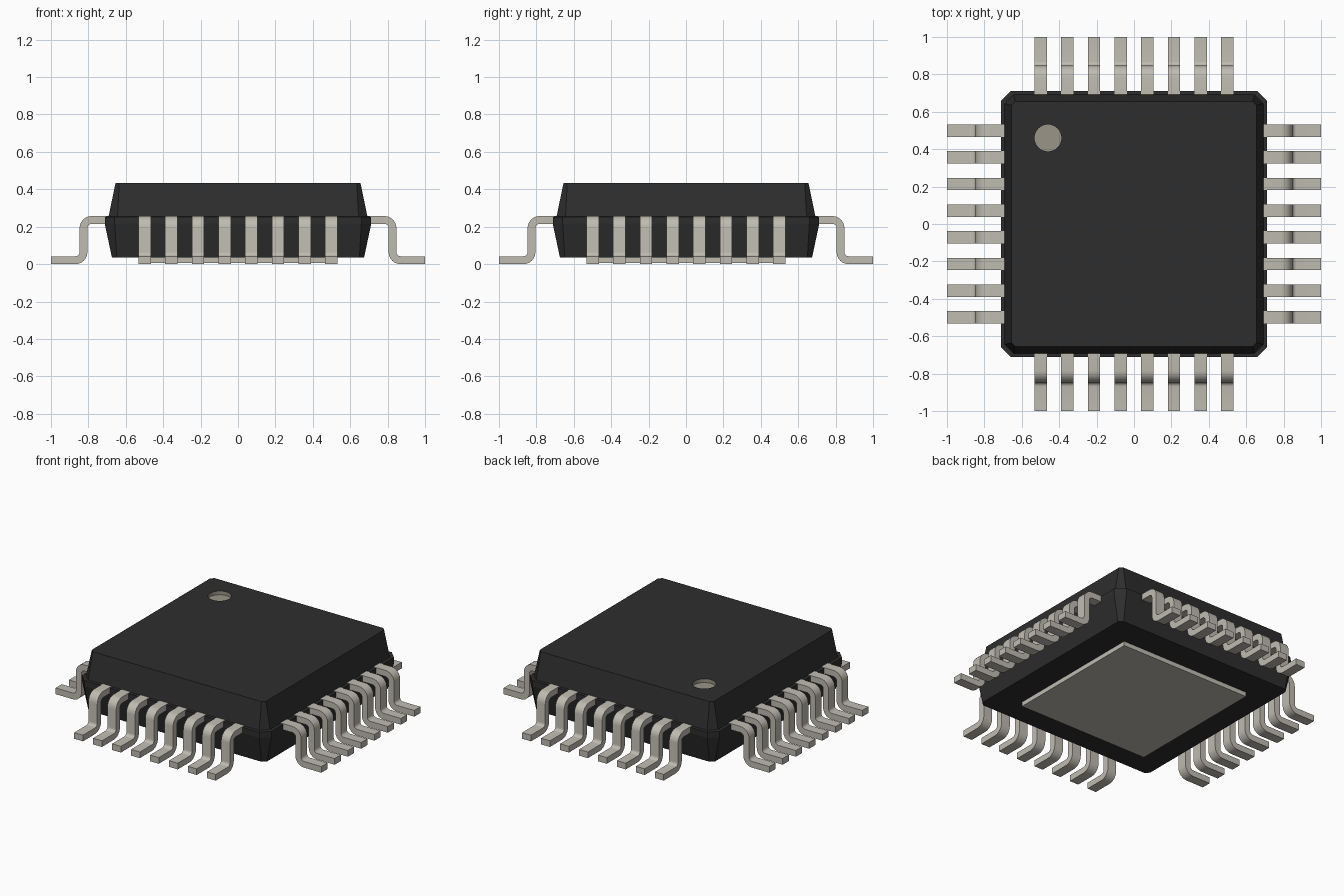
import bpy, bmesh, math
from mathutils import Matrix

if "Cube" in bpy.data.objects:
    bpy.data.objects.remove(bpy.data.objects["Cube"], do_unlink=True)


def material(name, rgb):
    m = bpy.data.materials.new(name)
    m.use_nodes = True
    m.diffuse_color = (*rgb, 1)
    m.node_tree.nodes["Principled BSDF"].inputs["Base Color"].default_value = (*rgb, 1)
    return m


BLACK = material("black resin", (0.027, 0.027, 0.027))
TIN = material("tin", (0.52, 0.50, 0.44))
MARK = material("marker grey", (0.32, 0.30, 0.245))


def make_object(name, bm, *mats):
    bmesh.ops.recalc_face_normals(bm, faces=bm.faces)
    mesh = bpy.data.meshes.new(name)
    bm.to_mesh(mesh)
    bm.free()
    for m in mats:
        mesh.materials.append(m)
    obj = bpy.data.objects.new(name, mesh)
    bpy.context.collection.objects.link(obj)
    return obj


def chamfered_ring(bm, half, cut, z):
    """Square outline with cut corners."""
    a, b = half, half - cut
    pts = [(a, -b), (a, b), (b, a), (-b, a), (-a, b), (-a, -b), (-b, -a), (b, -a)]
    return [bm.verts.new((x, y, z)) for x, y in pts]


def circle_ring(bm, x, y, z, radius, count=32):
    angles = [math.tau * i / count for i in range(count)]
    return [bm.verts.new((x + radius * math.cos(t), y + radius * math.sin(t), z))
            for t in angles]


def bridge(bm, lower, upper):
    n = len(lower)
    return [bm.faces.new((lower[i], lower[(i + 1) % n], upper[(i + 1) % n], upper[i]))
            for i in range(n)]


# Moulded body: stacked outlines with a ledge at the lead level
TOP = 0.433
bm = bmesh.new()
rings = [chamfered_ring(bm, *r) for r in (
    (0.674, 0.025, 0.035), (0.712, 0.053, 0.214), (0.712, 0.053, 0.253),
    (0.692, 0.048, 0.254), (0.655, 0.02, TOP))]
for low, high in zip(rings, rings[1:]):
    bridge(bm, low, high)
bm.faces.new(rings[0])

# Round marker recess in the top face
rim = circle_ring(bm, -0.46, 0.46, TOP, 0.072)
floor = circle_ring(bm, -0.46, 0.46, TOP - 0.025, 0.072)
recess = bridge(bm, floor, rim) + [bm.faces.new(floor)]
for f in recess:
    f.material_index = 1
edges = [bm.edges.get((ring[i - 1], ring[i])) for ring in (rings[-1], rim)
         for i in range(len(ring))]
bmesh.ops.triangle_fill(bm, edges=edges, use_beauty=True)
make_object("body", bm, BLACK, MARK)

# Thermal pad under the body
bm = bmesh.new()
bmesh.ops.create_cube(bm, size=1, matrix=Matrix.Translation((0, 0, 0.022))
                      @ Matrix.Diagonal((0.98, 0.98, 0.034, 1)))
make_object("thermal_pad", bm, TIN)

# Gull-wing lead: side outline with two round bends, extruded across its width
WIDTH, HALF, BEND, STEPS = 0.066, 0.021, 0.043, 6
SHANK, SHOULDER, FOOT = 0.826, 0.236, 0.021


def lead_side(offset):
    """Outline on one side of the lead's centre line."""
    pts = [(0.66, SHOULDER + offset)]
    for cx, cz, radius, start in (
            (SHANK - BEND, SHOULDER - BEND, BEND + offset, 90),
            (SHANK + BEND, FOOT + BEND, BEND - offset, 180)):
        turn = -90 if start == 90 else 90
        for i in range(STEPS + 1):
            t = math.radians(start + turn * i / STEPS)
            pts.append((cx + radius * math.cos(t), cz + radius * math.sin(t)))
    return pts + [(1.0, FOOT + offset)]


bm = bmesh.new()
outline = lead_side(HALF) + lead_side(-HALF)[::-1]
near = [bm.verts.new((x, -WIDTH / 2, z)) for x, z in outline]
far = [bm.verts.new((x, WIDTH / 2, z)) for x, z in outline]
bridge(bm, near, far)
# side walls as quad strips between the upper and lower outlines
for row in (near, far):
    for i in range(len(row) // 2 - 1):
        bm.faces.new((row[i], row[i + 1], row[-2 - i], row[-1 - i]))
first = make_object("lead", bm, TIN)
bpy.ops.object.select_all(action="DESELECT")
first.select_set(True)
bpy.context.view_layer.objects.active = first
bpy.ops.object.shade_smooth_by_angle(angle=math.radians(30))

# Eight leads on each of the four sides
PITCH = 0.1427
for turn, side in enumerate(("left", "back", "right", "front")):
    for i in range(8):
        lead = first if turn == i == 0 else first.copy()
        if lead is not first:
            bpy.context.collection.objects.link(lead)
        lead.name = f"{side}_lead_{i + 1}"
        lead.matrix_world = (Matrix.Rotation(turn * math.pi / 2, 4, "Z")
                             @ Matrix.Translation((0, (i - 3.5) * PITCH, 0)))
